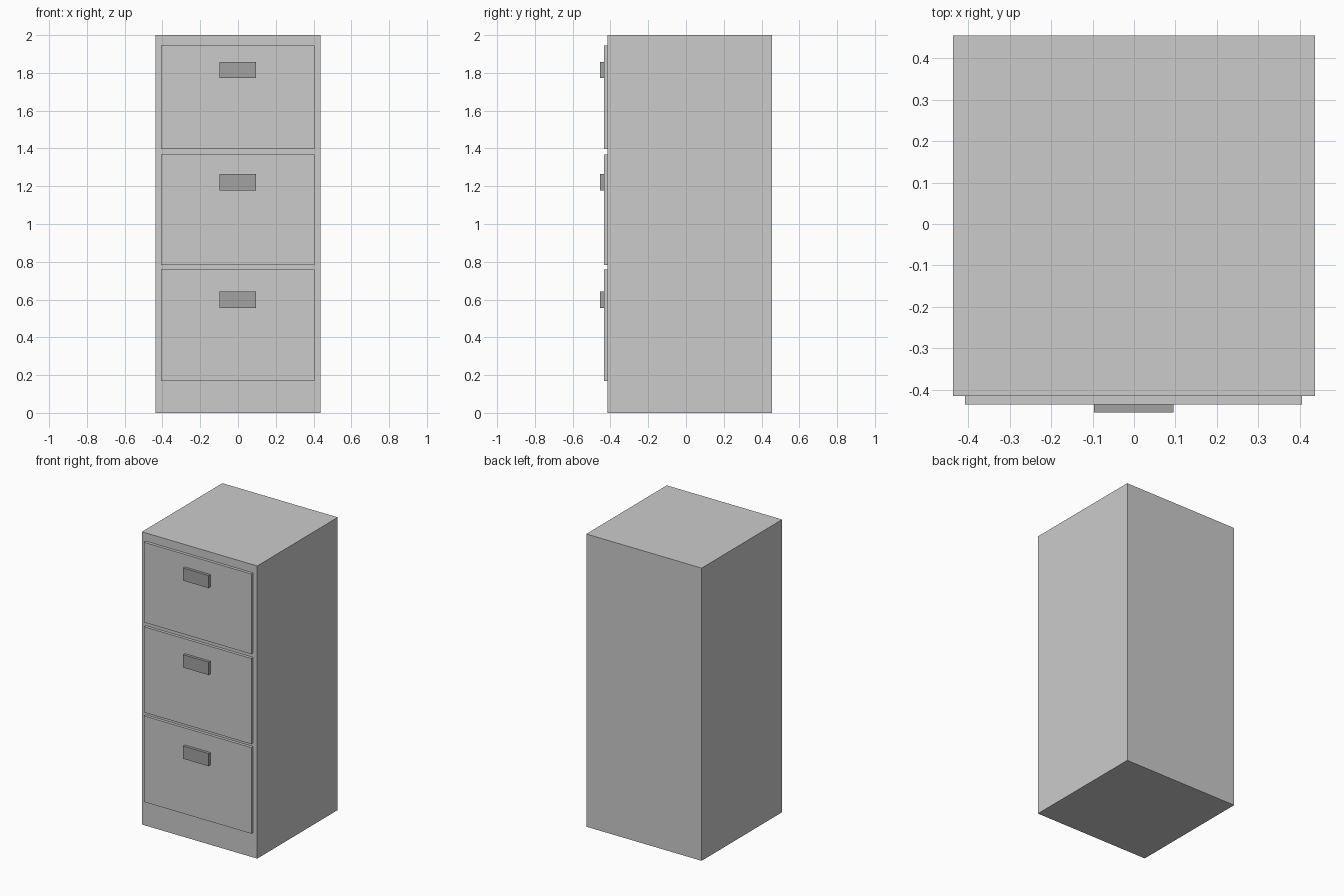
import bpy
import bmesh
from mathutils import Vector

if "Cube" in bpy.data.objects:
    bpy.data.objects.remove(bpy.data.objects["Cube"])


def box(name, x, y, z, material=None):
    """Closed box spanning the given (min, max) ranges."""
    lo, hi = Vector((x[0], y[0], z[0])), Vector((x[1], y[1], z[1]))
    bm = bmesh.new()
    bmesh.ops.create_cube(bm, size=1)
    bmesh.ops.scale(bm, vec=hi - lo, verts=bm.verts)
    mesh = bpy.data.meshes.new(name)
    bm.to_mesh(mesh)
    bm.free()
    obj = bpy.data.objects.new(name, mesh)
    obj.location = (lo + hi) / 2
    bpy.context.collection.objects.link(obj)
    if material:
        mesh.materials.append(material)
    return obj


dark = bpy.data.materials.new("dark_grey")
dark.diffuse_color = (0.36, 0.36, 0.36, 1)
dark.use_nodes = True
dark.node_tree.nodes["Principled BSDF"].inputs["Base Color"].default_value = dark.diffuse_color

BODY_FRONT, DRAWER_FRONT, HANDLE_FRONT = -0.415, -0.435, -0.454

# Cabinet body
box("cabinet_body", (-0.436, 0.436), (BODY_FRONT, 0.454), (0, 2))

# Drawer fronts and their handles: (level, drawer z range, handle z range)
drawers = [
    ("bottom", (0.17, 0.758), (0.555, 0.642)),
    ("middle", (0.782, 1.367), (1.178, 1.266)),
    ("top", (1.397, 1.944), (1.772, 1.858)),
]
for level, front_z, handle_z in drawers:
    box(f"{level}_drawer_front", (-0.407, 0.405), (DRAWER_FRONT, BODY_FRONT), front_z)
    box(f"{level}_drawer_handle", (-0.097, 0.095), (HANDLE_FRONT, DRAWER_FRONT), handle_z, dark)
